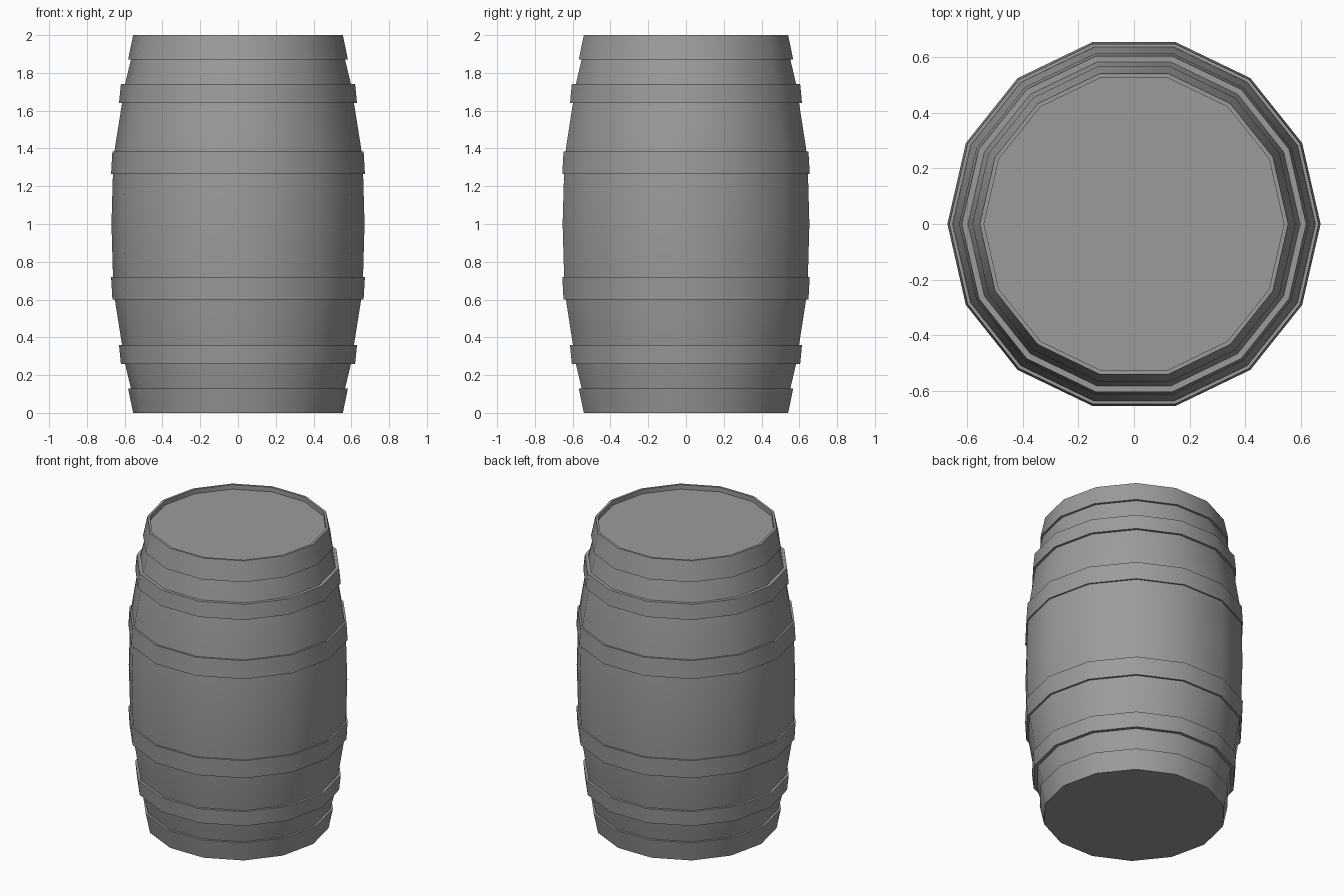
import bpy, bmesh
from math import sin, cos, tau, radians

if "Cube" in bpy.data.objects:
    bpy.data.objects.remove(bpy.data.objects["Cube"])

SIDES = 14

# Dark grey finish
grey = bpy.data.materials.new("dark_grey")
grey.diffuse_color = (0.33, 0.33, 0.33, 1)
grey.use_nodes = True
grey.node_tree.nodes["Principled BSDF"].inputs["Base Color"].default_value = grey.diffuse_color


def lathe(name, profile, cap=False):
    """Spin an (r, z) profile, listed bottom to top, around z."""
    bm = bmesh.new()
    rings = [[bm.verts.new((r * cos(tau * i / SIDES), r * sin(tau * i / SIDES), z))
              for i in range(SIDES)] for r, z in profile]
    for a, b in zip(rings, rings[1:]):
        for i in range(SIDES):
            j = (i + 1) % SIDES
            bm.faces.new((a[i], a[j], b[j], b[i]))
    if cap:
        bm.faces.new(rings[0][::-1])
        bm.faces.new(rings[-1])
    mesh = bpy.data.meshes.new(name)
    bm.to_mesh(mesh)
    bm.free()
    mesh.materials.append(grey)
    obj = bpy.data.objects.new(name, mesh)
    bpy.context.collection.objects.link(obj)
    mesh.shade_smooth()
    mesh.set_sharp_from_angle(angle=radians(30))
    return obj


# Bulging body, mirrored about mid height, with a recessed lid
half = [(0.54, 0.0), (0.567, 0.13), (0.598, 0.26), (0.614, 0.36),
        (0.652, 0.60), (0.662, 0.72), (0.67, 1.0)]
upper = [(r, 2 - z) for r, z in half[-2::-1]]
lathe("barrel_body", half + upper + [(0.54, 1.97)], cap=True)

# Hoops: (outer end radius, outer end z, inner radius, inner z, body radii)
hoops = {"end": (0.555, 0.0, 0.582, 0.13, 0.54, 0.567),
         "quarter": (0.62, 0.26, 0.63, 0.36, 0.598, 0.614),
         "bulge": (0.665, 0.60, 0.672, 0.72, 0.652, 0.662)}
for name, (r0, z0, r1, z1, b0, b1) in hoops.items():
    ring = [(b0, z0), (r0, z0), (r1, z1), (b1, z1)]
    lathe(name + "_hoop_lower", ring)
    # the upper bulge hoop sits slightly lower than a true mirror
    top = 1.985 if name == "bulge" else 2
    lathe(name + "_hoop_upper", [(r, top - z) for r, z in reversed(ring)])
